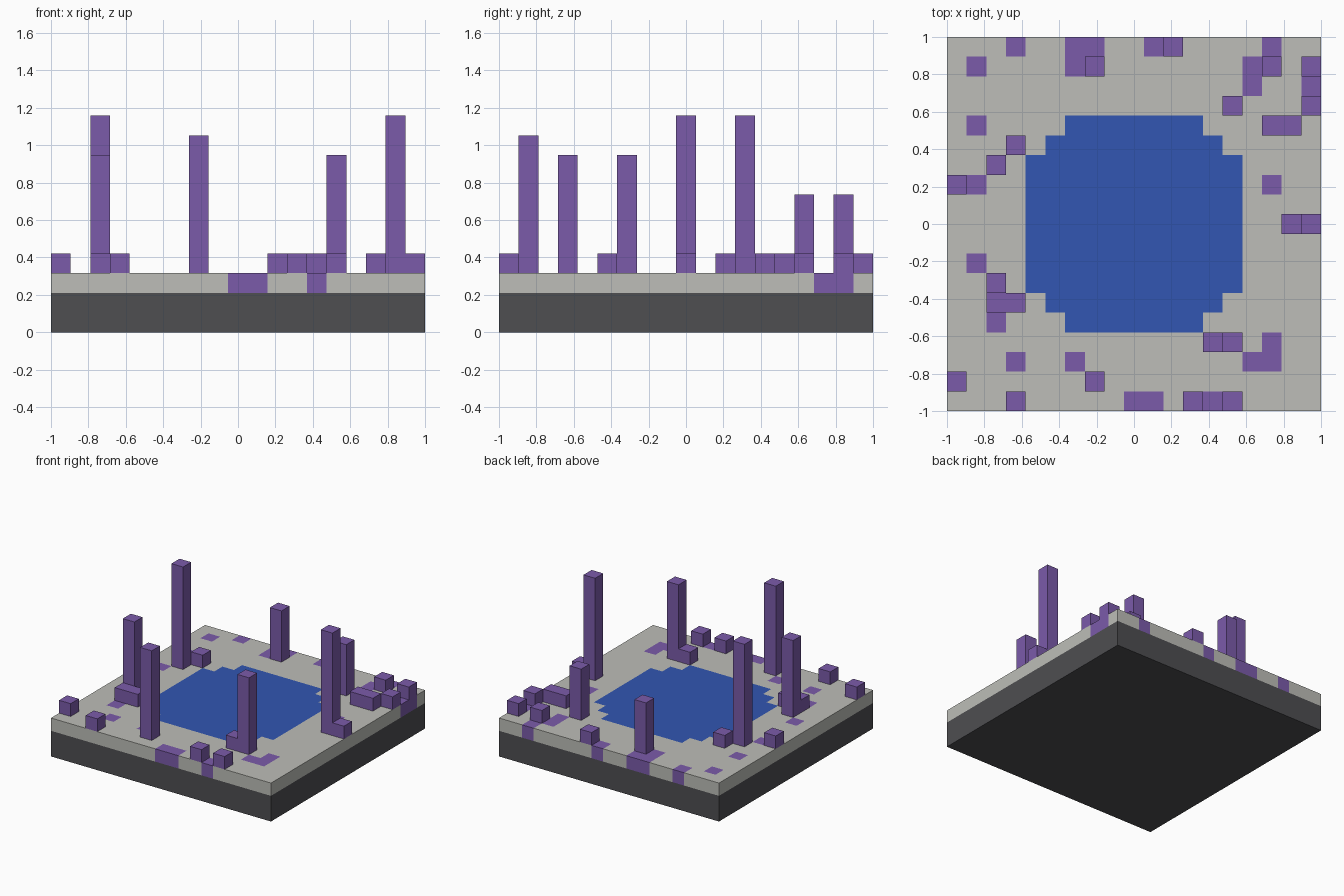
import bpy
import bmesh
from mathutils import Matrix, Vector

old = bpy.data.objects.get("Cube")
if old:
    bpy.data.objects.remove(old, do_unlink=True)

GRID = 19
CELL = 2 / GRID
MID = GRID // 2
BASE_LAYERS, SLAB_TOP = 2, 3


def make_material(name, rgb):
    """Flat material from an sRGB colour, stored as linear."""
    linear = [((c / 255 + 0.055) / 1.055) ** 2.4 for c in rgb] + [1.0]
    mat = bpy.data.materials.new(name)
    mat.use_nodes = True
    mat.diffuse_color = linear
    mat.node_tree.nodes["Principled BSDF"].inputs["Base Color"].default_value = linear
    return mat


stone = make_material("pale stone", (189, 190, 184))
purple = make_material("purple block", (123, 91, 170))
water = make_material("blue water", (50, 86, 178))
bedrock = make_material("dark bedrock", (78, 78, 81))


def finish(name, bm, materials):
    mesh = bpy.data.meshes.new(name)
    bmesh.ops.recalc_face_normals(bm, faces=bm.faces)
    bm.to_mesh(mesh)
    bm.free()
    for mat in materials:
        mesh.materials.append(mat)
    obj = bpy.data.objects.new(name, mesh)
    bpy.context.collection.objects.link(obj)
    return obj


def cell_box(name, col, row, bottom, top, mat, cols=1, rows=1):
    """Box measured in grid cells."""
    size = Vector((cols, rows, top - bottom)) * CELL
    centre = Vector((col + cols / 2 - GRID / 2, row + rows / 2 - GRID / 2,
                     (top + bottom) / 2)) * CELL
    bm = bmesh.new()
    bmesh.ops.create_cube(bm, size=1, matrix=Matrix.LocRotScale(centre, None, size))
    return finish(name, bm, [mat])


# Dark base
cell_box("base", 0, 0, 0, BASE_LAYERS, bedrock, GRID, GRID)

# Purple cells set flush into the ground, as (column, row)
inlays = {
    (3, 18), (6, 18), (7, 18), (10, 18), (16, 18),
    (1, 17), (6, 17), (15, 17), (18, 17), (15, 16), (18, 16),
    (1, 14), (1, 11), (16, 11), (1, 7), (2, 4), (16, 3),
    (3, 2), (6, 2), (15, 2), (16, 2),
    (9, 0), (10, 0), (13, 0),
}


def ground_colour(col, row):
    a, b = abs(col - MID), abs(row - MID)
    if max(a, b) <= 5 and a + b <= 8:
        return 2
    return 1 if (col, row) in inlays else 0


# Ground slab with pond and inlays
bm = bmesh.new()
bmesh.ops.create_grid(bm, x_segments=GRID, y_segments=GRID, size=1,
                      matrix=Matrix.Translation((0, 0, BASE_LAYERS * CELL)))
raised = bmesh.ops.extrude_face_region(bm, geom=bm.faces[:], use_keep_orig=True)
bmesh.ops.translate(bm, vec=(0, 0, CELL),
                    verts=[v for v in raised["geom"] if isinstance(v, bmesh.types.BMVert)])
for face in bm.faces:
    centre = face.calc_center_median()
    col, row = (min(int((p + 1) / CELL), GRID - 1) for p in centre.xy)
    face.material_index = ground_colour(col, row)
finish("ground_slab", bm, [stone, purple, water])

# Tall pillars: column, row, top layer
pillars = [(2, 12, 11), (17, 9, 11), (7, 1, 10), (2, 6, 9),
           (14, 3, 9), (14, 15, 7), (7, 17, 7)]
for n, (col, row, top) in enumerate(pillars, 1):
    cell_box(f"pillar_{n}", col, row, SLAB_TOP, top, purple)

# Low blocks: column, row, width in cells
blocks = [(11, 18, 1), (16, 17, 1), (18, 17, 1), (18, 15, 1), (16, 14, 2),
          (3, 13, 1), (0, 11, 1), (18, 9, 1), (2, 5, 2), (13, 3, 1),
          (0, 1, 1), (3, 0, 1), (12, 0, 1), (14, 0, 1)]
for n, (col, row, width) in enumerate(blocks, 1):
    cell_box(f"low_block_{n}", col, row, SLAB_TOP, SLAB_TOP + 1, purple, width)
